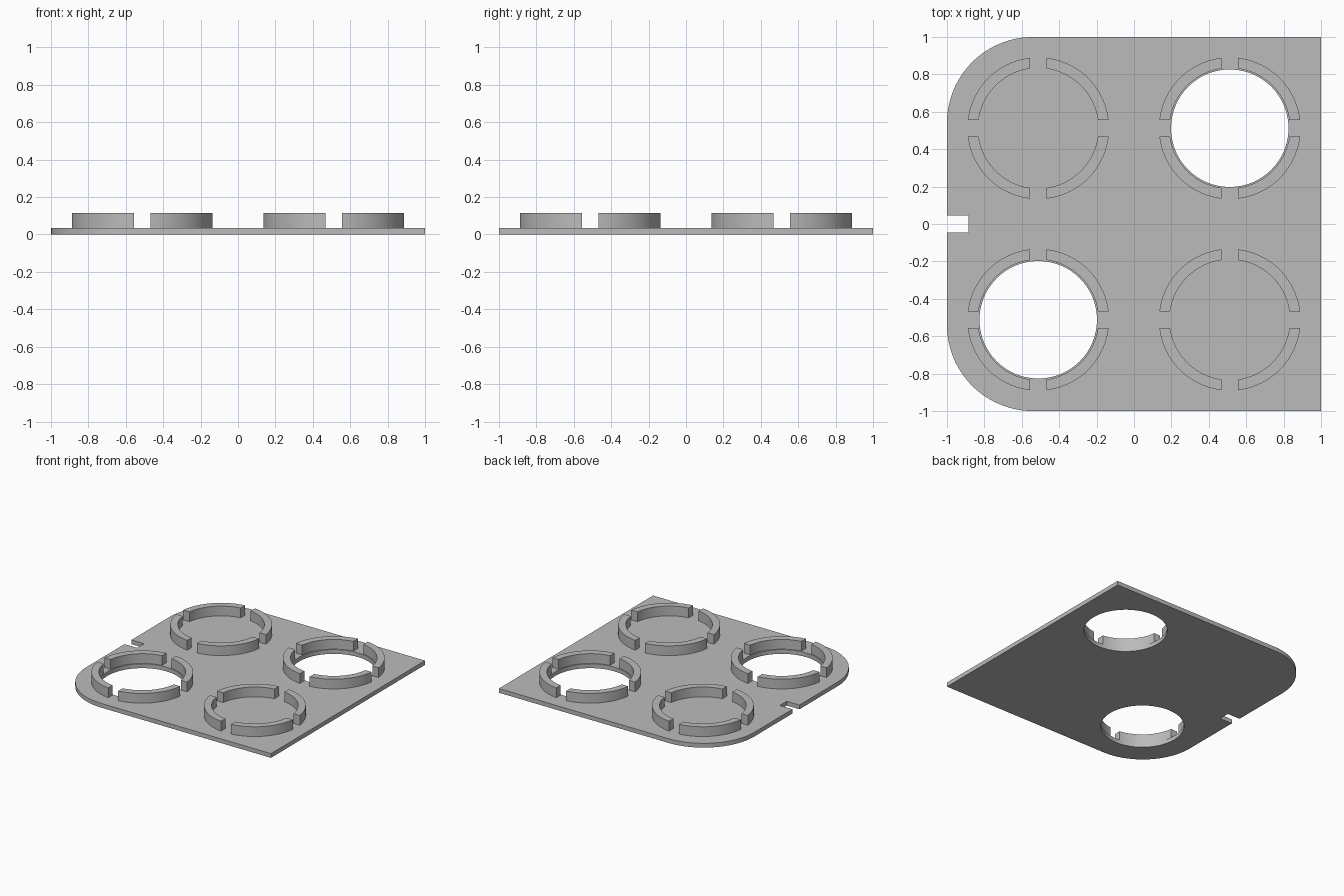
import bpy
import bmesh
from math import asin, cos, sin, pi

cube = bpy.data.objects.get("Cube")
if cube:
    bpy.data.objects.remove(cube, do_unlink=True)

PLATE = 0.035       # plate thickness
TOP = 0.115         # top of the collars
C = 0.512           # distance of collar centres from the axes
R_OUT, R_IN, R_HOLE = 0.379, 0.322, 0.314
GAP = 0.045         # half width of the gaps and the notch
CORNER = 0.46

grey = bpy.data.materials.new("plain grey")
grey.use_nodes = True
grey.diffuse_color = (0.5, 0.5, 0.5, 1)
grey.node_tree.nodes["Principled BSDF"].inputs["Base Color"].default_value = (0.5, 0.5, 0.5, 1)


def arc(cx, cy, r, start, end, steps):
    angles = [start + (end - start) * i / steps for i in range(steps + 1)]
    return [(cx + r * cos(a), cy + r * sin(a)) for a in angles]


def prism(name, outlines, z0, z1):
    """Extrude counter-clockwise outlines from z0 to z1 as one object."""
    bm = bmesh.new()
    for outline in outlines:
        low = [bm.verts.new((x, y, z0)) for x, y in outline]
        high = [bm.verts.new((x, y, z1)) for x, y in outline]
        bm.faces.new(low[::-1])
        bm.faces.new(high)
        for i in range(len(low)):
            j = (i + 1) % len(low)
            bm.faces.new((low[i], low[j], high[j], high[i]))
    mesh = bpy.data.meshes.new(name)
    bm.to_mesh(mesh)
    bm.free()
    mesh.materials.append(grey)
    obj = bpy.data.objects.new(name, mesh)
    bpy.context.collection.objects.link(obj)
    return obj


def activate(obj):
    bpy.ops.object.select_all(action="DESELECT")
    obj.select_set(True)
    bpy.context.view_layer.objects.active = obj


def smooth(obj):
    activate(obj)
    bpy.ops.object.shade_smooth_by_angle(angle=pi / 6)


# Base plate: two rounded corners and a notch on the right edge
inner = 1 - CORNER
outline = [(1, -1), (1, 1)]
outline += arc(-inner, inner, CORNER, pi / 2, pi, 24)
outline += [(-1, GAP), (-0.885, GAP), (-0.885, -GAP), (-1, -GAP)]
outline += arc(-inner, -inner, CORNER, pi, 1.5 * pi, 24)
plate = prism("base_plate", [outline], 0, PLATE)

# Two through holes on one diagonal
for s in (-1, 1):
    circle = arc(s * C, s * C, R_HOLE, 0, 2 * pi, 96)[:-1]
    cutter = prism("hole_cutter", [circle], -0.1, 0.2)
    cutter.hide_render = True
    cut = plate.modifiers.new("hole", "BOOLEAN")
    cut.operation = "DIFFERENCE"
    cut.solver = "EXACT"
    cut.object = cutter
    activate(plate)
    bpy.ops.object.modifier_apply(modifier=cut.name)
    bpy.data.objects.remove(cutter, do_unlink=True)
smooth(plate)

# Four collars, each made of four arcs with parallel-sided gaps
a_out, a_in = asin(GAP / R_OUT), asin(GAP / R_IN)
for side, sx in (("right", -1), ("left", 1)):
    for end, sy in (("front", -1), ("back", 1)):
        pieces = []
        for q in range(4):
            a, b = q * pi / 2, (q + 1) * pi / 2
            pieces.append(arc(sx * C, sy * C, R_OUT, a + a_out, b - a_out, 20)
                          + arc(sx * C, sy * C, R_IN, b - a_in, a + a_in, 20))
        smooth(prism(f"{end}_{side}_collar", pieces, PLATE, TOP))
